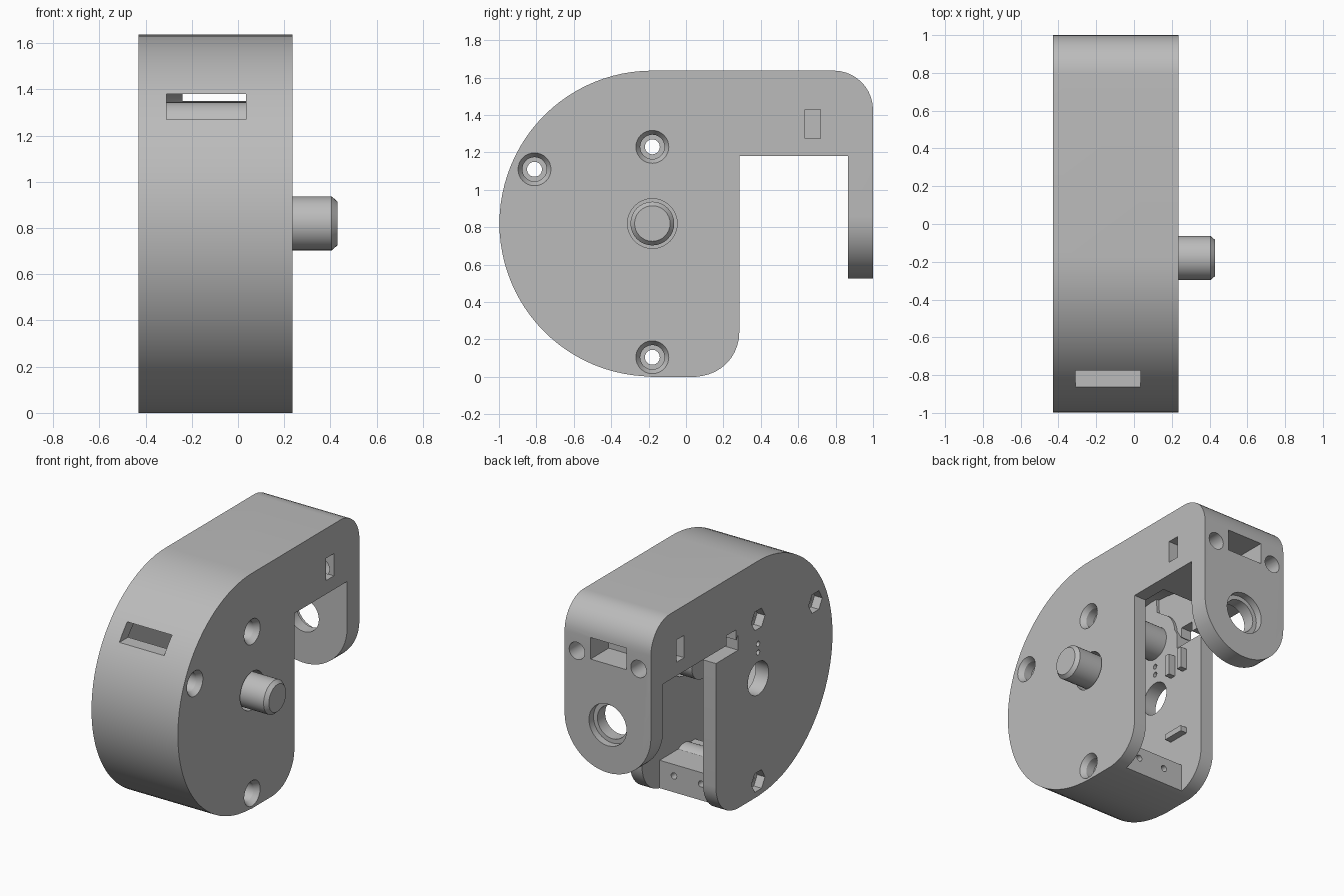
import bpy, bmesh, math

if "Cube" in bpy.data.objects:
    bpy.data.objects.remove(bpy.data.objects["Cube"])

grey = bpy.data.materials.new("light_grey")
grey.diffuse_color = (0.5, 0.5, 0.5, 1)
grey.use_nodes = True
grey.node_tree.nodes["Principled BSDF"].inputs["Base Color"].default_value = grey.diffuse_color


def arc(cu, cv, r, a0, a1, n):
    return [(cu + r * math.cos(math.radians(a0 + (a1 - a0) * i / n)),
             cv + r * math.sin(math.radians(a0 + (a1 - a0) * i / n))) for i in range(n + 1)]


def circle(cu, cv, r, n=32):
    return arc(cu, cv, r, 0, 360, n)[:-1]


def loft(name, sections, axis="x"):
    """Solid through matching outlines [(position, points)]; points are (y,z) or (x,z)."""
    bm = bmesh.new()
    rings = []
    for p, pts in sections:
        rings.append([bm.verts.new((p, u, v) if axis == "x" else (u, p, v)) for u, v in pts])
    n = len(rings[0])
    for a, b in zip(rings, rings[1:]):
        for i in range(n):
            bm.faces.new((a[i], a[(i + 1) % n], b[(i + 1) % n], b[i]))
    bm.faces.new(rings[0])
    bm.faces.new(rings[-1])
    bmesh.ops.recalc_face_normals(bm, faces=bm.faces)
    me = bpy.data.meshes.new(name)
    bm.to_mesh(me)
    bm.free()
    me.materials.append(grey)
    ob = bpy.data.objects.new(name, me)
    bpy.context.collection.objects.link(ob)
    return ob


def prism(name, pts, a, b, axis="x"):
    return loft(name, [(a, pts), (b, pts)], axis)


def box(name, x0, x1, y0, y1, z0, z1):
    return prism(name, [(y0, z0), (y1, z0), (y1, z1), (y0, z1)], x0, x1)


def boolean(ob, tool, op="DIFFERENCE"):
    m = ob.modifiers.new("cut", "BOOLEAN")
    m.operation, m.solver, m.object = op, "EXACT", tool
    bpy.context.view_layer.objects.active = ob
    bpy.ops.object.modifier_apply(modifier=m.name)
    bpy.data.objects.remove(tool)


L, R, SEAM, INNER = -0.43, 0.235, -0.33, 0.14     # outer sides, lid seam, inside of right wall
CY, CZ = -0.18, 0.82                              # drum centre
SCREWS = [(-0.18, 1.23), (-0.81, 1.11), (-0.18, 0.105)]

# side outline: drum, rounded foot, arm and hanging back plate
outline = (arc(CY, CZ, 0.8175, 90, 270, 48) + arc(0.05, 0.2375, 0.235, -90, 0, 10)
           + [(0.285, 1.18), (0.865, 1.18), (0.865, 0.525), (1, 0.525)]
           + arc(0.79, 1.4275, 0.21, 0, 90, 10))
outline[0], outline[48] = (CY, 1.6375), (CY, 0.0)
outline[49] = (0.05, 0.0)
# area of the left side taken by the lid
lid_area = ([(-1.2, -0.2), (0.4, -0.2), (0.4, 1.18), (0.06, 1.18)]
            + arc(-0.18, 1.23, 0.2, 5, 60, 8) + [(-0.16, 1.46), (-0.18, 1.8), (-1.2, 1.8)])

# housing
housing = prism("housing", outline, L, R)
boolean(housing, prism("cut", lid_area, -0.6, SEAM))

# hollow, leaving screw bosses and the mounting block at the foot
hollow = prism("hollow", arc(CY, CZ, 0.74, 0, 290.6, 56)
               + [(0.08, -0.1), (0.6, -0.1), (0.6, CZ)], SEAM - 0.02, INNER)
for y, z in SCREWS:
    boolean(hollow, prism("boss", circle(y, z, 0.115), -0.5, 0.3))
boolean(hollow, box("block", -0.5, 0.3, -0.3, 0.09, -0.2, 0.2))
boolean(housing, hollow)

# rounded end of back plate
plate_end = ([(-0.6, 0.4), (0.4, 0.4), (0.4, 0.857), (0.25, 0.857)]
             + arc(-0.0975, 0.857, 0.3325, 0, -180, 28) + [(-0.6, 0.857)])
boolean(housing, prism("cut", plate_end, 0.8, 1.1, "y"))
# back plate bearing hole with counterbore
boolean(housing, prism("cut", circle(-0.0975, 0.857, 0.115), 0.8, 1.1, "y"))
boolean(housing, prism("cut", circle(-0.0975, 0.857, 0.145), 0.95, 1.1, "y"))
# blind holes beside the back slot, and holes in the foot block
for x in (0.14, -0.335):
    boolean(housing, prism("cut", circle(x, 1.31, 0.06, 24), 0.72, 1.1, "y"))
for x in (0.03, -0.18):
    boolean(housing, prism("cut", circle(x, 0.12, 0.022, 16), -0.05, 0.2, "y"))

# strip slots: front window, long tunnel, back window, side pockets, lower notch
for b in [(-0.31, 0.035, -1.1, -0.6, 1.27, 1.38),
          (-0.24, 0.035, 0.1, 1.1, 1.35, 1.43),
          (-0.24, 0.035, 0.8, 1.1, 1.28, 1.43),
          (0.13, 0.4, 0.635, 0.72, 1.275, 1.43),
          (-0.6, SEAM, 0.635, 0.72, 1.275, 1.43),
          (-0.6, SEAM, 0.065, 0.17, 1.1, 1.25)]:
    boolean(housing, box("cut", *b))

# countersunk screw holes and shaft hole
for y, z in SCREWS:
    boolean(housing, prism("cut", circle(y, z, 0.04, 24), -0.6, 0.4))
    boolean(housing, loft("cut", [(0.14, circle(y, z, 0.065)), (0.2, circle(y, z, 0.065)),
                                  (R, circle(y, z, 0.088)), (0.3, circle(y, z, 0.088))]))
boolean(housing, prism("cut", circle(CY, CZ, 0.133), 0.1, 0.4))

# lid
lid = prism("lid", outline, L, SEAM)
boolean(lid, prism("keep", lid_area, -0.6, 0.4), "INTERSECT")
boolean(lid, box("cut", -0.6, 0.4, 0.04, 0.5, 1.1, 1.4))
for y, z in SCREWS:
    boolean(lid, prism("cut", circle(y, z, 0.04, 24), -0.6, 0.4))
    boolean(lid, prism("cut", circle(y, z, 0.075, 6), -0.6, -0.37))
boolean(lid, prism("cut", circle(CY, CZ, 0.115), -0.6, 0.4))
for z in (1.0, 1.06):
    boolean(lid, prism("cut", circle(CY, z, 0.018, 12), -0.6, 0.4))

# guide rails inside the lid
for i, (y0, y1, z0, z1) in enumerate([(-0.02, 0.02, 0.9, 1.05), (0.1, 0.14, 0.9, 1.05),
                                      (-0.02, 0.14, 0.42, 0.46)]):
    box("lid_rail_%d" % (i + 1), SEAM, -0.28, y0, y1, z0, z1)

# drive shaft with chamfered end
loft("drive_shaft", [(0.0, circle(CY, CZ, 0.117)), (0.405, circle(CY, CZ, 0.117)),
                     (0.43, circle(CY, CZ, 0.095))])

# smooth curved faces, keep edges crisp
for ob in bpy.context.scene.objects:
    ob.select_set(True)
bpy.context.view_layer.objects.active = housing
bpy.ops.object.shade_smooth_by_angle(angle=math.radians(25))
